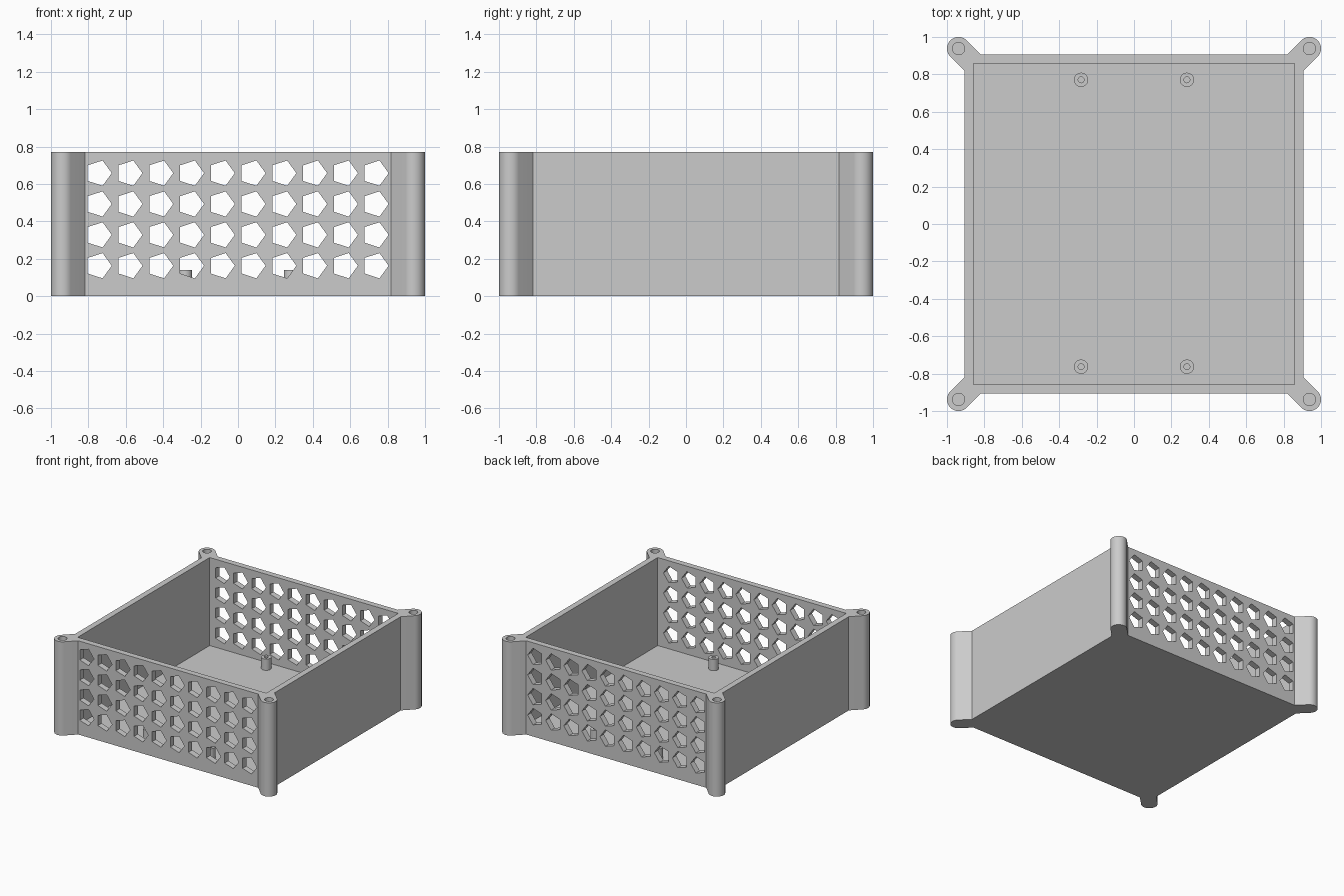
import bpy
import bmesh
from math import sin, cos, pi, radians, sqrt

if "Cube" in bpy.data.objects:
    bpy.data.objects.remove(bpy.data.objects["Cube"], do_unlink=True)

HEIGHT = 0.77
OUTER, INNER, FLOOR = 0.906, 0.857, 0.047
LUG_R = 0.062
LUG_C = 1 - LUG_R

grey = bpy.data.materials.new("light grey plastic")
grey.use_nodes = True
GREY = (0.6, 0.6, 0.6, 1)
grey.diffuse_color = GREY
grey.node_tree.nodes["Principled BSDF"].inputs["Base Color"].default_value = GREY


def prism(bm, points, offset):
    """Extrude a closed outline of 3D points by an offset."""
    face = bm.faces.new([bm.verts.new(p) for p in points])
    result = bmesh.ops.extrude_face_region(bm, geom=[face])
    moved = [g for g in result["geom"] if isinstance(g, bmesh.types.BMVert)]
    bmesh.ops.translate(bm, verts=moved, vec=offset)


def circle(x, y, z, r, n=40):
    return [(x + r * cos(2 * pi * i / n), y + r * sin(2 * pi * i / n), z) for i in range(n)]


def finish(bm, name):
    bmesh.ops.recalc_face_normals(bm, faces=bm.faces)
    mesh = bpy.data.meshes.new(name)
    bm.to_mesh(mesh)
    bm.free()
    mesh.materials.append(grey)
    obj = bpy.data.objects.new(name, mesh)
    bpy.context.collection.objects.link(obj)
    return obj


def cut(target, cutter):
    """Subtract the cutter, bake the result and remove the cutter."""
    cutter.hide_render = True
    mod = target.modifiers.new("cut", 'BOOLEAN')
    mod.operation, mod.solver, mod.object = 'DIFFERENCE', 'EXACT', cutter
    graph = bpy.context.evaluated_depsgraph_get()
    baked = bpy.data.meshes.new_from_object(target.evaluated_get(graph))
    target.modifiers.clear()
    target.data = baked
    bpy.data.objects.remove(cutter, do_unlink=True)


def smooth(obj):
    bpy.ops.object.select_all(action='DESELECT')
    obj.select_set(True)
    bpy.context.view_layer.objects.active = obj
    bpy.ops.object.shade_smooth_by_angle(angle=radians(30))


# Case outline: square with a rounded diagonal lug at each corner
outline = []
shoulder = OUTER - LUG_R * sqrt(2)
for k in range(4):
    corner = [(OUTER, shoulder)]
    for i in range(25):
        a = radians(-45) + pi * i / 24
        corner.append((LUG_C + LUG_R * cos(a), LUG_C + LUG_R * sin(a)))
    corner.append((shoulder, OUTER))
    c, s = cos(k * pi / 2), sin(k * pi / 2)
    outline += [(x * c - y * s, x * s + y * c, 0) for x, y in corner]
bm = bmesh.new()
prism(bm, outline, (0, 0, HEIGHT))
case = finish(bm, "case")

# Open cavity and blind screw holes in the lugs
bm = bmesh.new()
prism(bm, [(x * INNER, y * INNER, FLOOR) for x, y in ((-1, -1), (1, -1), (1, 1), (-1, 1))],
      (0, 0, 1))
for sx in (-1, 1):
    for sy in (-1, 1):
        prism(bm, circle(sx * LUG_C, sy * LUG_C, HEIGHT - 0.25, 0.033), (0, 0, 1))
cut(case, finish(bm, "cavity_cutter"))

# Pentagon vents through the front and back walls
bm = bmesh.new()
for col in range(10):
    for row in range(4):
        cx, cz = -0.746 + 0.1645 * col, 0.163 + 0.165 * row
        ring = [(cx + 0.071 * cos(2 * pi * i / 5), -1.1, cz + 0.071 * sin(2 * pi * i / 5))
                for i in range(5)]
        prism(bm, ring, (0, 2.2, 0))
cut(case, finish(bm, "vent_cutter"))
smooth(case)

# Board standoffs with pilot holes
for side, x in (("left", 0.283), ("right", -0.283)):
    for end, y in (("front", -0.763), ("back", 0.771)):
        bm = bmesh.new()
        prism(bm, circle(x, y, FLOOR - 0.01, 0.038), (0, 0, 0.14 - FLOOR + 0.01))
        standoff = finish(bm, f"standoff_{end}_{side}")
        bm = bmesh.new()
        prism(bm, circle(x, y, FLOOR, 0.016, 24), (0, 0, 0.2))
        cut(standoff, finish(bm, "pilot_cutter"))
        smooth(standoff)
